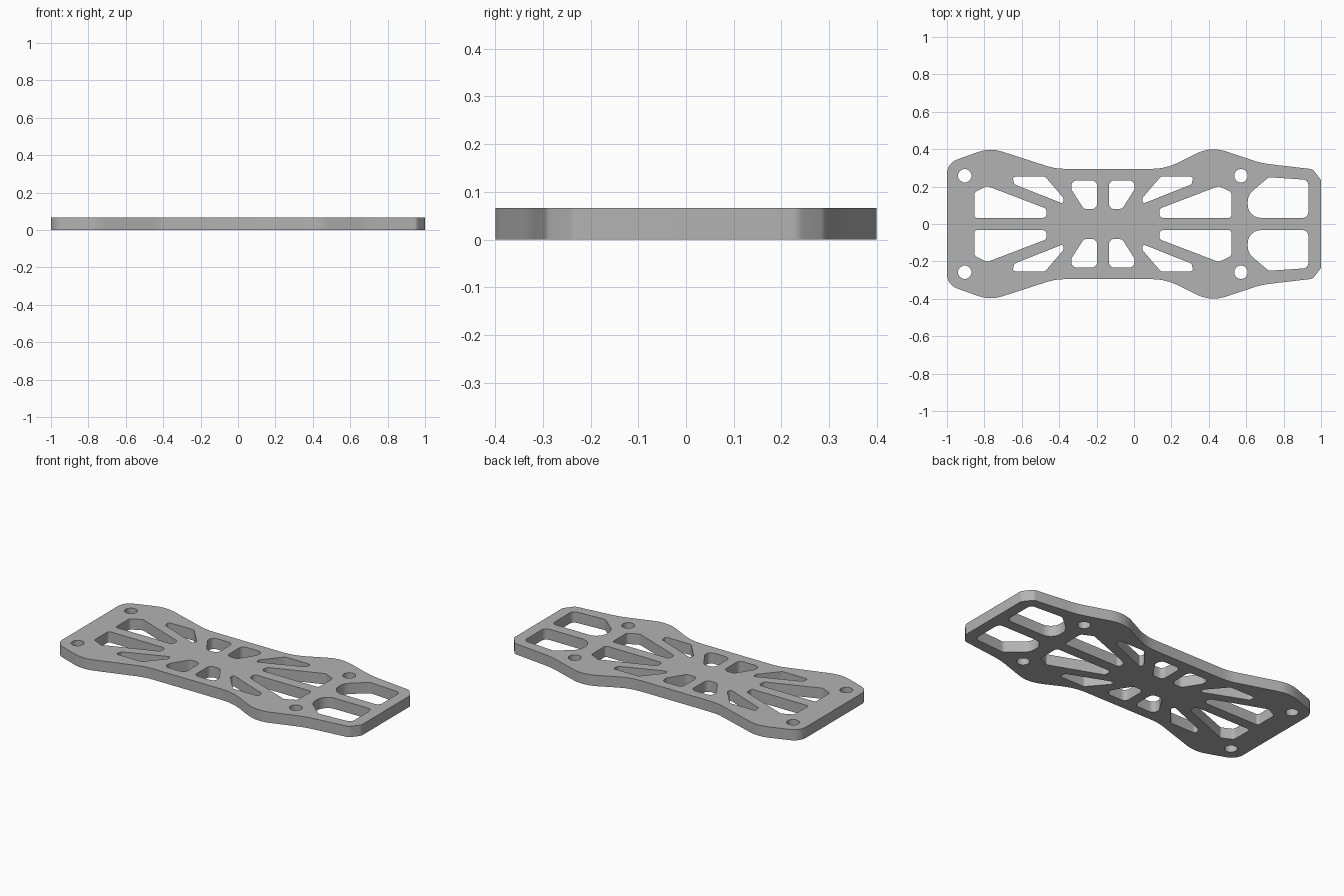
import bpy, bmesh, math
from mathutils import Vector

if "Cube" in bpy.data.objects:
    bpy.data.objects.remove(bpy.data.objects["Cube"], do_unlink=True)

THICK = 0.066
MIRROR_X = -0.166   # symmetry line of the truss pattern


def rounded(corners):
    """Turn (x, y, radius) corners into a closed loop with filleted corners."""
    loop = []
    for i, (x, y, r) in enumerate(corners):
        p = Vector((x, y))
        a = (Vector(corners[i - 1][:2]) - p).normalized()
        b = (Vector(corners[(i + 1) % len(corners)][:2]) - p).normalized()
        half = a.angle(b) / 2
        centre = p + (a + b).normalized() * (r / math.sin(half))
        start = p + a * (r / math.tan(half)) - centre
        end = p + b * (r / math.tan(half)) - centre
        turn = start.angle_signed(end)
        steps = max(3, round(abs(turn) / math.radians(9)))
        for k in range(steps + 1):
            t = -turn * k / steps
            c, s = math.cos(t), math.sin(t)
            loop.append((centre.x + start.x * c - start.y * s,
                         centre.y + start.x * s + start.y * c))
    return loop


def circle(x, y, r, n=32):
    return [(x + r * math.cos(math.tau * i / n), y + r * math.sin(math.tau * i / n))
            for i in range(n)]


def flip_x(loop):
    return [(2 * MIRROR_X / 2 * 2 - x, y) for x, y in loop]


def flip_y(loop):
    return [(x, -y) for x, y in loop]


# Outer contour: back half, then mirrored for the front half
half = [(-1, .325, .08), (-.77, .408, .2), (-.42, .295, .3), (.17, .295, .3),
        (.41, .415, .2), (.68, .325, .5), (.955, .293, .03), (1, .235, .03)]
outline = rounded(half + [(x, -y, r) for x, y, r in reversed(half)])

# Truss openings, repeated on both sides of the symmetry line
long_wedge = rounded([(-.853, .033, .015), (-.468, .033, .02), (-.468, .082, .022),
                      (-.785, .203, .015), (-.853, .17, .02)])
thin_wedge = rounded([(-.65, .253, .013), (-.475, .253, .015), (-.378, .14, .015),
                      (-.378, .108, .01), (-.64, .212, .013)])
centre_window = rounded([(-.335, .233, .03), (-.197, .233, .03), (-.197, .08, .03),
                         (-.268, .08, .03), (-.335, .185, .02)])
truss = [long_wedge, thin_wedge, centre_window]

# End window and bolt holes
end_window = rounded([(.608, .033, .07), (.932, .033, .03), (.932, .236, .03),
                      (.72, .25, .03), (.608, .155, .08)])
bolts = [circle(x, .258, .036) for x in (-.905, .572)]

openings = truss + [flip_x(loop) for loop in truss] + [end_window] + bolts
openings += [flip_y(loop) for loop in openings]

# Filled, extruded curve becomes the plate
curve = bpy.data.curves.new("frame_plate", 'CURVE')
curve.dimensions = '2D'
curve.fill_mode = 'BOTH'
curve.extrude = THICK / 2
for loop in [outline] + openings:
    spline = curve.splines.new('POLY')
    spline.points.add(len(loop) - 1)
    for point, (x, y) in zip(spline.points, loop):
        point.co = (x, y, 0, 1)
    spline.use_cyclic_u = True
plate = bpy.data.objects.new("frame_plate", curve)
bpy.context.collection.objects.link(plate)
bpy.ops.object.select_all(action='DESELECT')
plate.select_set(True)
bpy.context.view_layer.objects.active = plate
bpy.ops.object.convert(target='MESH')
plate = bpy.context.view_layer.objects.active

# Weld caps to walls and stand the plate on the ground
bm = bmesh.new()
bm.from_mesh(plate.data)
bmesh.ops.remove_doubles(bm, verts=bm.verts, dist=0.0002)
bmesh.ops.translate(bm, verts=bm.verts, vec=(0, 0, THICK / 2))
bmesh.ops.recalc_face_normals(bm, faces=bm.faces)
bm.to_mesh(plate.data)
bm.free()
bpy.ops.object.shade_smooth_by_angle(angle=math.radians(30))

# Single grey material
grey = bpy.data.materials.new("plain_grey")
grey.use_nodes = True
colour = (0.45, 0.45, 0.45, 1)
grey.diffuse_color = colour
grey.node_tree.nodes["Principled BSDF"].inputs["Base Color"].default_value = colour
plate.data.materials.clear()
plate.data.materials.append(grey)
